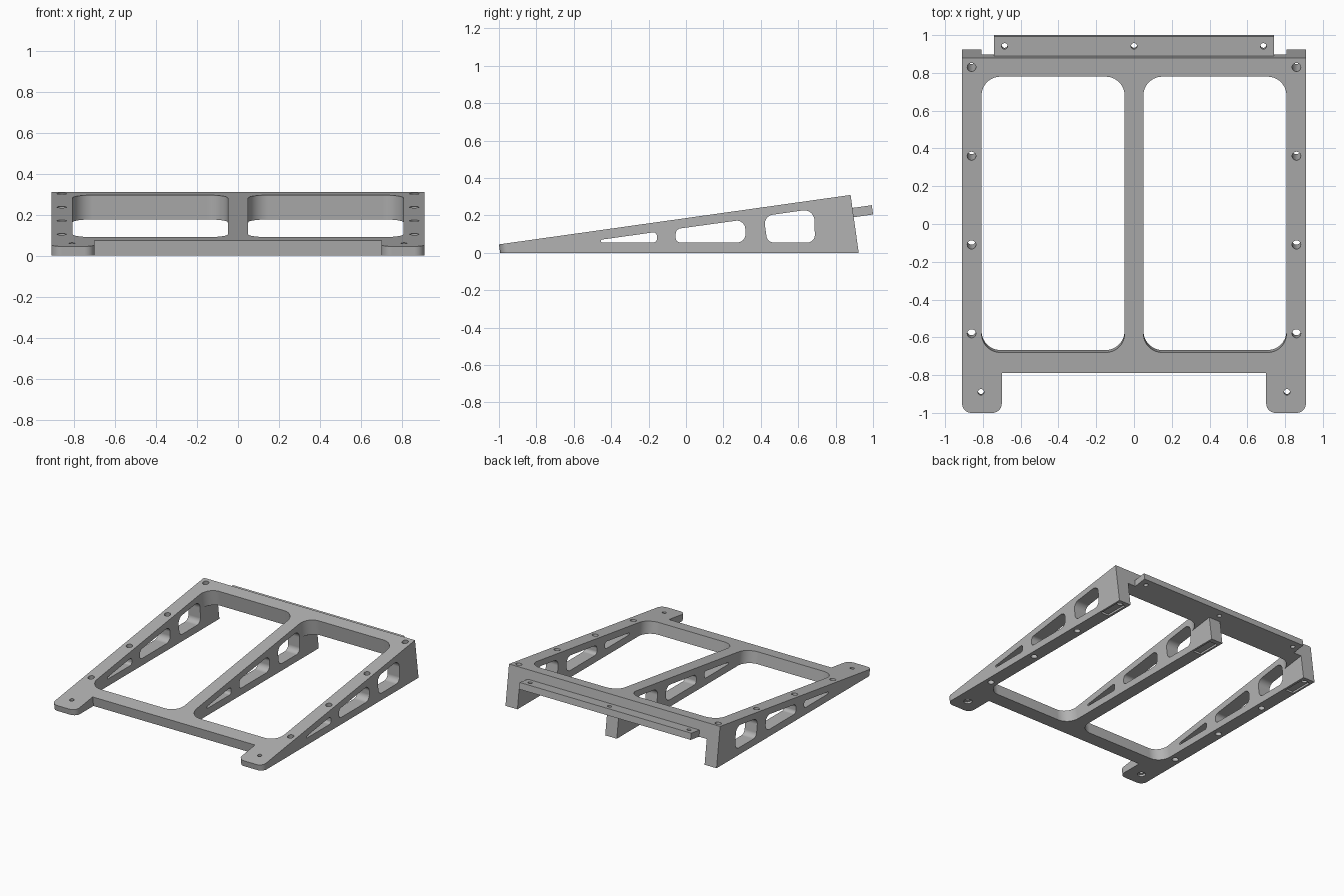
import bpy, bmesh, math
from mathutils import Matrix, Vector

if "Cube" in bpy.data.objects:
    bpy.data.objects.remove(bpy.data.objects["Cube"], do_unlink=True)

TILT = math.radians(8)
# Slope frame: local x, distance up the slope, height above the sloped top
SLOPE = Matrix.Translation((0, -1, 0.045)) @ Matrix.Rotation(TILT, 4, 'X')
# Side frame: local x -> y, local y -> z, local z -> x
SIDE = Matrix(((0, 0, 1, 0), (1, 0, 0, 0), (0, 1, 0, 0), (0, 0, 0, 1)))
FLAT = Matrix.Identity(4)

grey = bpy.data.materials.new("plain grey")
grey.use_nodes = True
grey.diffuse_color = (0.45, 0.45, 0.45, 1)
grey.node_tree.nodes["Principled BSDF"].inputs["Base Color"].default_value = grey.diffuse_color


def up(y):
    """Distance along the slope for a plan position on the top surface."""
    return (y + 1) / math.cos(TILT)


def rounded(corners, steps=14):
    """Outline from (x, y, radius) corners, with tangent arcs."""
    out = []
    for i, (x, y, r) in enumerate(corners):
        p = Vector((x, y))
        if r == 0:
            out.append(p)
            continue
        a = (Vector(corners[i - 1][:2]) - p).normalized()
        b = (Vector(corners[(i + 1) % len(corners)][:2]) - p).normalized()
        half = a.angle(b) / 2
        centre = p + (a + b).normalized() * r / math.sin(half)
        start = p + a * r / math.tan(half) - centre
        end = p + b * r / math.tan(half) - centre
        sweep = math.atan2(start.x * end.y - start.y * end.x, start.dot(end))
        for k in range(steps + 1):
            out.append(centre + Matrix.Rotation(sweep * k / steps, 2) @ start)
    return out


def rect(x0, x1, y0, y1, r=0):
    return rounded([(x0, y0, r), (x1, y0, r), (x1, y1, r), (x0, y1, r)])


def circle(x, y, r, n=28):
    return [Vector((x + r * math.cos(math.tau * k / n), y + r * math.sin(math.tau * k / n)))
            for k in range(n)]


def prism(name, outline, low, high, frame):
    bm = bmesh.new()
    face = bm.faces.new([bm.verts.new((p.x, p.y, low)) for p in outline])
    new = bmesh.ops.extrude_face_region(bm, geom=[face])["geom"]
    bmesh.ops.translate(bm, vec=(0, 0, high - low),
                        verts=[v for v in new if isinstance(v, bmesh.types.BMVert)])
    bmesh.ops.transform(bm, matrix=frame, verts=bm.verts)
    bmesh.ops.recalc_face_normals(bm, faces=bm.faces)
    mesh = bpy.data.meshes.new(name)
    bm.to_mesh(mesh)
    bm.free()
    mesh.materials.append(grey)
    ob = bpy.data.objects.new(name, mesh)
    bpy.context.collection.objects.link(ob)
    return ob


def cut(target, outline, low, high, frame):
    cutter = prism("cutter", outline, low, high, frame)
    cutter.hide_render = True
    mod = target.modifiers.new("cut", 'BOOLEAN')
    mod.operation = 'DIFFERENCE'
    mod.solver = 'EXACT'
    mod.object = cutter
    bpy.context.view_layer.objects.active = target
    bpy.ops.object.modifier_apply(modifier=mod.name)
    bpy.data.objects.remove(cutter, do_unlink=True)


def finish(ob):
    bpy.ops.object.select_all(action='DESELECT')
    ob.select_set(True)
    bpy.context.view_layer.objects.active = ob
    bpy.ops.object.shade_smooth_by_angle(angle=math.radians(25))
    mod = ob.modifiers.new("even shading", 'WEIGHTED_NORMAL')
    mod.keep_sharp = True


# Wedge frame with two front tabs, trimmed flat at the ground
W, TAB, BACK = 0.91, 0.70, up(0.88)
half_outline = [(W, BACK, 0), (W, 0, 0.05), (TAB, 0, 0.05), (TAB, up(-0.79), 0)]
outline = half_outline + [(-x, y, r) for x, y, r in reversed(half_outline)]
frame = prism("wedge_frame", rounded(outline), -0.6, 0, SLOPE)
cut(frame, rect(-2, 2, -2, 2), -1, 0, FLAT)

# Two large openings, and the gaps under the rear rail between the legs
for s in (-1, 1):
    x0, x1 = sorted((s * 0.05, s * 0.807))
    cut(frame, rect(x0, x1, up(-0.68), up(0.78), 0.1), -0.7, 0.1, SLOPE)
    cut(frame, rect(x0, x1, up(0.6), up(1.2)), -0.7, -0.12, SLOPE)

# Lightening windows through all three ribs
B = 0.055
windows = [
    [(0.435, B, 0.04), (0.69, B, 0.04), (0.685, 0.235, 0.055), (0.415, 0.197, 0.05)],
    [(-0.055, B, 0.025), (0.32, B, 0.045), (0.315, 0.178, 0.045), (-0.055, 0.127, 0.03)],
    [(-0.455, B, 0.006), (-0.155, B, 0.02), (-0.155, 0.112, 0.02), (-0.455, 0.07, 0.006)],
]
for corners in windows:
    cut(frame, rounded(corners), -1.2, 1.2, SIDE)

# Screw holes along the sides and in the tabs, tabs counterbored below
for s in (-1, 1):
    for y in (0.83, 0.36, -0.11, -0.58):
        cut(frame, circle(s * 0.86, up(y), 0.023), -0.6, 0.1, SLOPE)
    cut(frame, circle(s * 0.81, up(-0.89), 0.016), -0.6, 0.1, SLOPE)
    cut(frame, circle(s * 0.81, up(-0.89), 0.03), -0.6, -0.042, SLOPE)

# Shallow foot pad recesses under the legs
for x in (-0.86, 0, 0.86):
    cut(frame, rect(x - 0.035, x + 0.035, 0.7, 0.885), -0.1, 0.015, FLAT)
finish(frame)

# Rear mounting ledge with three holes
ledge = prism("rear_ledge", rect(-0.74, 0.74, BACK, 2.003), -0.12, -0.07, SLOPE)
for x in (-0.685, 0, 0.685):
    cut(ledge, circle(x, up(0.932), 0.016), -0.3, 0.1, SLOPE)
finish(ledge)
